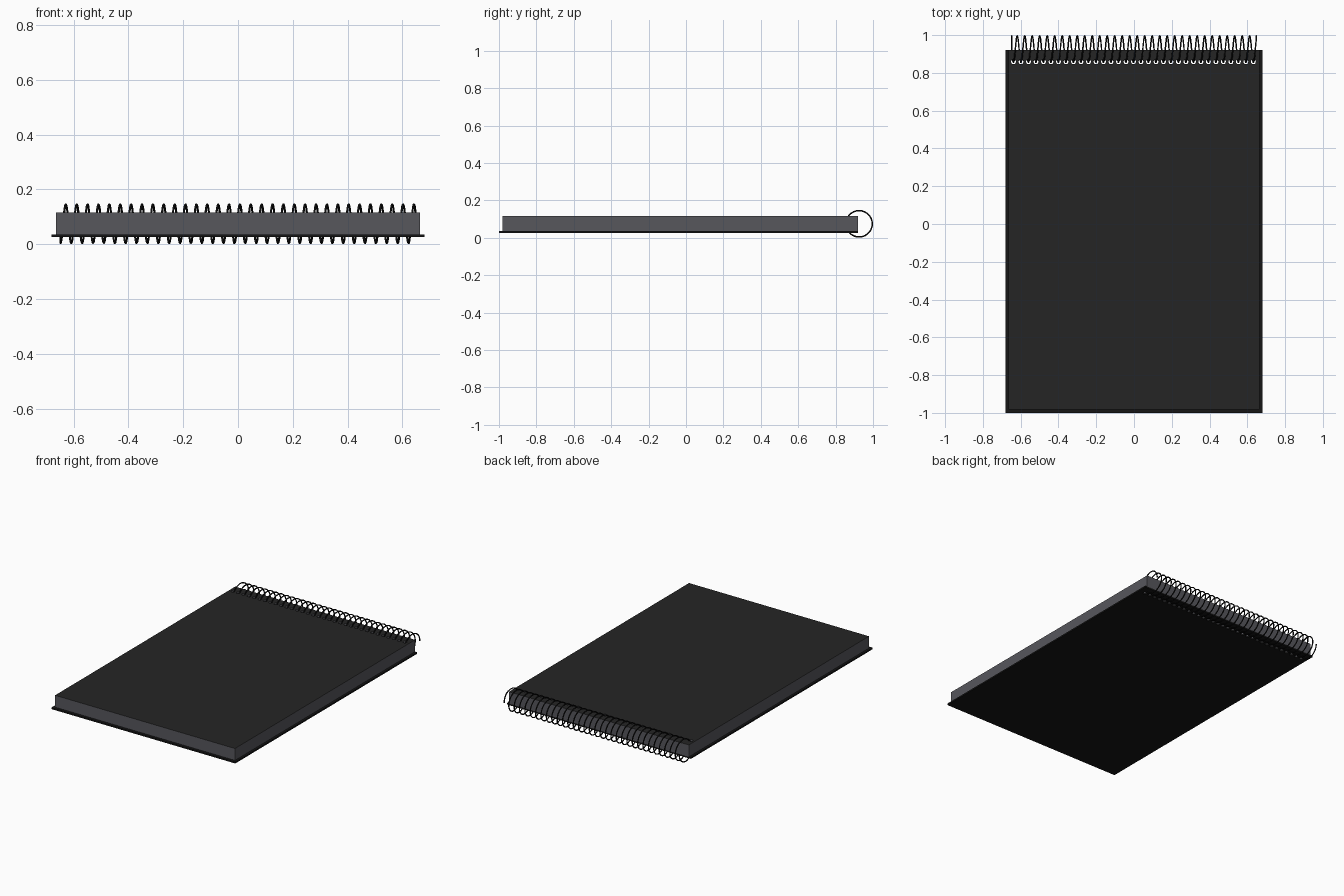
import bpy, bmesh, math
from mathutils import Matrix, Vector

if "Cube" in bpy.data.objects:
    bpy.data.objects.remove(bpy.data.objects["Cube"])

def mat(name, c):
    m = bpy.data.materials.new(name)
    m.diffuse_color = (*c, 1)
    m.use_nodes = True
    m.node_tree.nodes["Principled BSDF"].inputs["Base Color"].default_value = m.diffuse_color
    return m

cover_mat = mat("charcoal cover", (0.018, 0.018, 0.018))
page_mat = mat("grey page edges", (0.095, 0.095, 0.108))
black_mat = mat("black board", (0.008, 0.008, 0.008))
wire_mat = mat("black wire", (0.005, 0.005, 0.005))

def add(name, bm, *mats):
    me = bpy.data.meshes.new(name)
    bm.to_mesh(me)
    bm.free()
    for m in mats:
        me.materials.append(m)
    ob = bpy.data.objects.new(name, me)
    bpy.context.collection.objects.link(ob)
    return ob

def box(name, lo, hi, *mats):
    lo, hi = Vector(lo), Vector(hi)
    bm = bmesh.new()
    bmesh.ops.create_cube(bm, size=1, matrix=Matrix.Translation((lo + hi) / 2)
                          @ Matrix.Diagonal((*(hi - lo), 1)))
    return add(name, bm, *mats)

TURNS, PITCH = 33, 0.0397
START = -0.658
CY, CZ, R, WIRE = 0.9255, 0.0745, 0.0705, 0.004

# punched holes cutter: one per coil turn
bm = bmesh.new()
for k in range(TURNS):
    x = START + (k + 0.5) * PITCH
    bmesh.ops.create_cone(bm, cap_ends=True, segments=12, radius1=0.013, radius2=0.013,
                          depth=0.3, matrix=Matrix.Translation((x, 0.859, 0.07)))
cutter = add("hole_cutter", bm)
cutter.hide_render = True

# page block and back board
pages = box("page_block", (-0.665, -0.982, 0.036), (0.665, 0.92, 0.115), page_mat, cover_mat)
board = box("back_board", (-0.68, -1.0, 0.026), (0.68, 0.92, 0.036), black_mat)
for ob in (pages, board):
    mod = ob.modifiers.new("holes", 'BOOLEAN')
    mod.operation = 'DIFFERENCE'
    mod.solver = 'EXACT'
    mod.object = cutter
    bpy.context.view_layer.objects.active = ob
    bpy.ops.object.modifier_apply(modifier=mod.name)
bpy.data.objects.remove(cutter)

# dark front cover is the top face of the page block
for p in pages.data.polygons:
    p.material_index = 1 if p.normal.z > 0.9 else 0

# spiral wire: back -> bottom -> through the hole -> top, ends squared off
cu = bpy.data.curves.new("spiral_wire", 'CURVE')
cu.dimensions = '3D'
cu.bevel_depth = WIRE
cu.bevel_resolution = 1
cu.use_fill_caps = True
STEPS = 28
sp = cu.splines.new('POLY')
n = TURNS * STEPS + 1
sp.points.add(n - 1)
for i in range(n):
    t = i / STEPS
    a = -2 * math.pi * t
    x = max(-0.647, min(0.647, START + t * PITCH))
    sp.points[i].co = (x, CY + R * math.cos(a), CZ + R * math.sin(a), 1)
cu.materials.append(wire_mat)
wire = bpy.data.objects.new("spiral_wire", cu)
bpy.context.collection.objects.link(wire)
bpy.ops.object.select_all(action='DESELECT')
wire.select_set(True)
bpy.context.view_layer.objects.active = wire
bpy.ops.object.convert(target='MESH')
bpy.ops.object.shade_smooth_by_angle(angle=math.radians(60))
